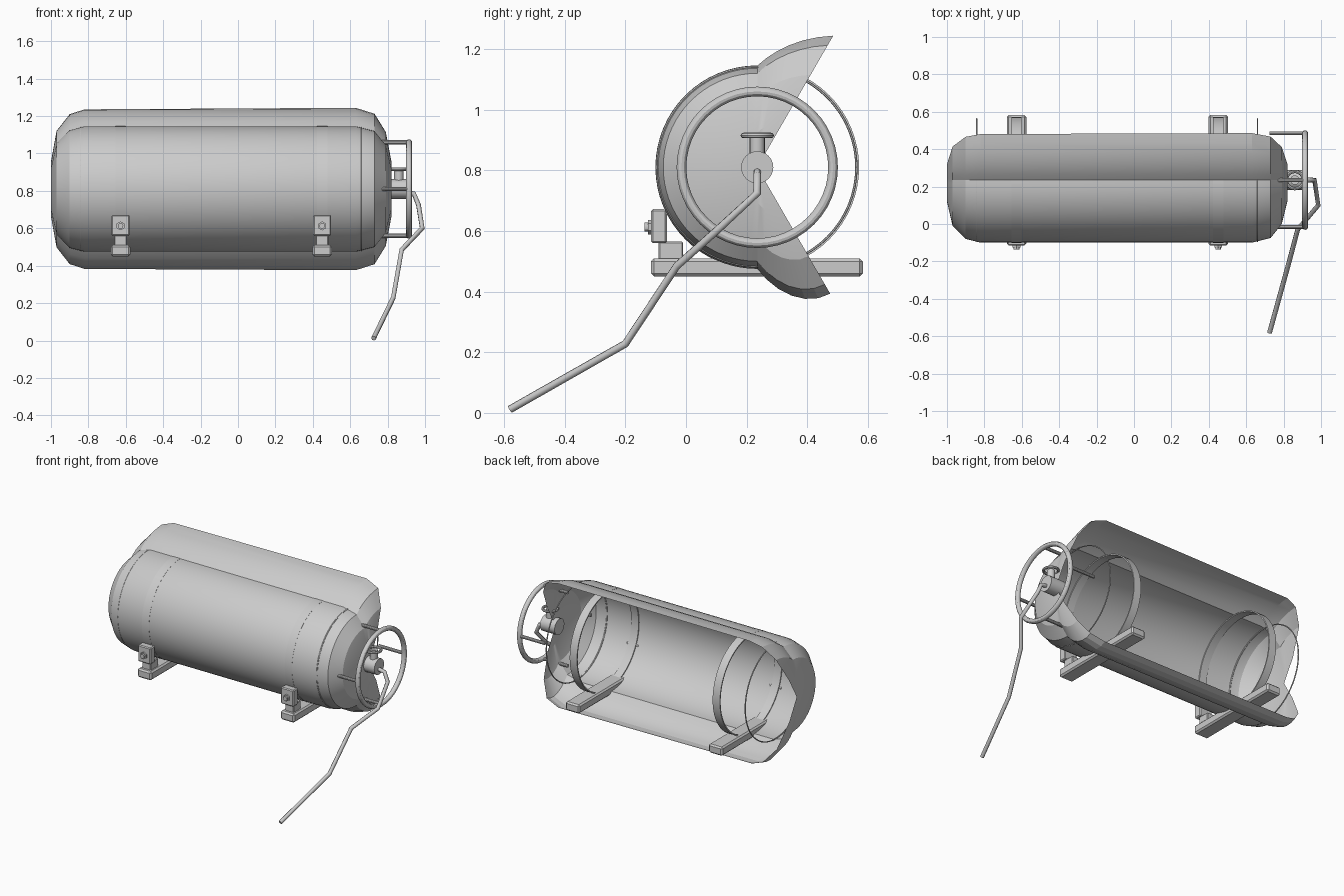
import bpy, bmesh, math
from mathutils import Vector, Matrix

if "Cube" in bpy.data.objects:
    bpy.data.objects.remove(bpy.data.objects["Cube"])

CY, CZ = 0.235, 0.81          # axis of the tank shell
R = 0.335


def finish(name, bm, smooth=30, recalc=True):
    if recalc:
        bmesh.ops.recalc_face_normals(bm, faces=bm.faces)
    me = bpy.data.meshes.new(name)
    bm.to_mesh(me)
    bm.free()
    ob = bpy.data.objects.new(name, me)
    bpy.context.collection.objects.link(ob)
    bpy.ops.object.select_all(action='DESELECT')
    ob.select_set(True)
    bpy.context.view_layer.objects.active = ob
    if smooth:
        bpy.ops.object.shade_smooth_by_angle(angle=math.radians(smooth))
    return ob


def box(name, lo, hi, bevel):
    lo, hi = Vector(lo), Vector(hi)
    bm = bmesh.new()
    bmesh.ops.create_cube(bm, size=1, matrix=Matrix.Translation((lo + hi) / 2)
                          @ Matrix.Diagonal((*(hi - lo), 1)))
    bmesh.ops.bevel(bm, geom=bm.edges[:], offset=bevel, segments=1, affect='EDGES')
    return finish(name, bm, 0)


def rod(name, a, b, r, n=16):
    a, b = Vector(a), Vector(b)
    rot = (b - a).to_track_quat('Z', 'Y').to_matrix().to_4x4()
    bm = bmesh.new()
    bmesh.ops.create_cone(bm, cap_ends=True, segments=n, radius1=r, radius2=r,
                          depth=(b - a).length, matrix=Matrix.Translation((a + b) / 2) @ rot)
    return finish(name, bm)


def ring(name, centre, axis, section, n=64):
    """Sweep a closed (radius, height) section around an axis."""
    m = Matrix.Translation(centre)
    if axis == 'X':
        m = m @ Matrix.Rotation(math.pi / 2, 4, 'Y')
    bm = bmesh.new()
    loops = []
    for i in range(n):
        a = 2 * math.pi * i / n
        loops.append([bm.verts.new(m @ Vector((r * math.cos(a), r * math.sin(a), h)))
                      for r, h in section])
    k = len(section)
    for i in range(n):
        for j in range(k):
            A, B = loops[i], loops[(i + 1) % n]
            bm.faces.new((A[j], A[(j + 1) % k], B[(j + 1) % k], B[j]))
    return finish(name, bm)


def circle_section(R, r, n=10):
    return [(R + r * math.cos(2 * math.pi * i / n), r * math.sin(2 * math.pi * i / n))
            for i in range(n)]


# Tank shell: domed cylinder, open at the back with flared lips
profile = [(-1.0, .115), (-.97, .245), (-.9, .315), (-.82, R),
           (.63, R), (.73, .31), (.79, .235), (.82, .115)]
angles = [60, 65, 70, 75, 80, 85] + list(range(90, 271, 5)) + [275, 280, 285, 290, 295, 300]


def flare(a, x):
    s = 0.93 + 0.07 * (x + 1) / 1.82
    if a < 90:
        return 1 + 0.5 * s * (90 - a) / 30
    if a > 270:
        return 1 + 0.44 * s * math.sin((a - 270) / 30 * math.pi / 2)
    return 1


bm = bmesh.new()
rows = []
for x, r in profile:
    rows.append([bm.verts.new((x, CY + r * flare(a, x) * math.cos(math.radians(a)),
                               CZ + r * flare(a, x) * math.sin(math.radians(a))))
                 for a in angles])
for A, B in zip(rows, rows[1:]):
    for i in range(len(angles) - 1):
        bm.faces.new((A[i], A[i + 1], B[i + 1], B[i]))
for row, x in ((rows[0], -1.0), (rows[-1], .82)):
    c = bm.verts.new((x, CY, CZ))
    for i in range(len(angles) - 1):
        bm.faces.new((row[i], row[i + 1], c))
finish("tank_shell", bm, 15)

# Straps, foot beams and bolted clamps
for side, x in (("left", -.628), ("right", .45)):
    w = .0275
    ring(side + "_strap", (x, CY, CZ), 'X',
         [(.328, -w), (.336, -w), (.336, w), (.328, w)])
    box(side + "_foot_beam", (x - .052, -.115, .45), (x + .052, .583, .51), .01)
    box(side + "_clamp_block", (x - .048, -.115, .56), (x + .048, -.063, .672), .006)
    box(side + "_clamp_neck", (x - .033, -.09, .505), (x + .033, -.01, .565), .004)
    rod(side + "_bolt_washer", (x, -.113, .613), (x, -.125, .613), .024, 6)
    rod(side + "_bolt_head", (x, -.12, .613), (x, -.137, .613), .015, 12)

# Thin wire hoops at the ends of the shell
for side, x in (("left", -.84), ("right", .66)):
    ring(side + "_wire_hoop", (x, CY, CZ), 'X', circle_section(.327, .004, 6))

# Guard ring with four standoff rods
ring("guard_ring", (.915, CY, CZ), 'X', circle_section(.25, .016, 12), 48)
for i in range(4):
    a = i * math.pi / 2
    y, z = CY + .25 * math.cos(a), CZ + .25 * math.sin(a)
    rod(f"guard_rod_{i + 1}", (.725, y, z), (.915, y, z), .011, 10)

# Valve body, stem and handwheel
rod("valve_body", (.79, CY, CZ), (.9, CY, CZ), .053, 24)
rod("valve_stem", (.86, CY, .84), (.86, CY, .915), .025, 16)
rod("valve_hub", (.86, CY, .908), (.86, CY, .918), .014, 12)
ring("valve_handwheel", (.86, CY, .915), 'Z', circle_section(.046, .009, 8), 24)

# Discharge hose: angular tube swept along a path
curve = bpy.data.curves.new("hose_path", 'CURVE')
curve.dimensions = '3D'
curve.bevel_depth = .013
curve.bevel_resolution = 2
curve.use_fill_caps = True
path = [(.89, CY, .795), (.94, CY, .785), (.965, CY, .725), (.985, .1, .6),
        (.875, -.03, .485), (.83, -.2, .228), (.725, -.58, .012)]
sp = curve.splines.new('POLY')
sp.points.add(len(path) - 1)
for p, co in zip(sp.points, path):
    p.co = (*co, 1)
hose = bpy.data.objects.new("hose", curve)
bpy.context.collection.objects.link(hose)
